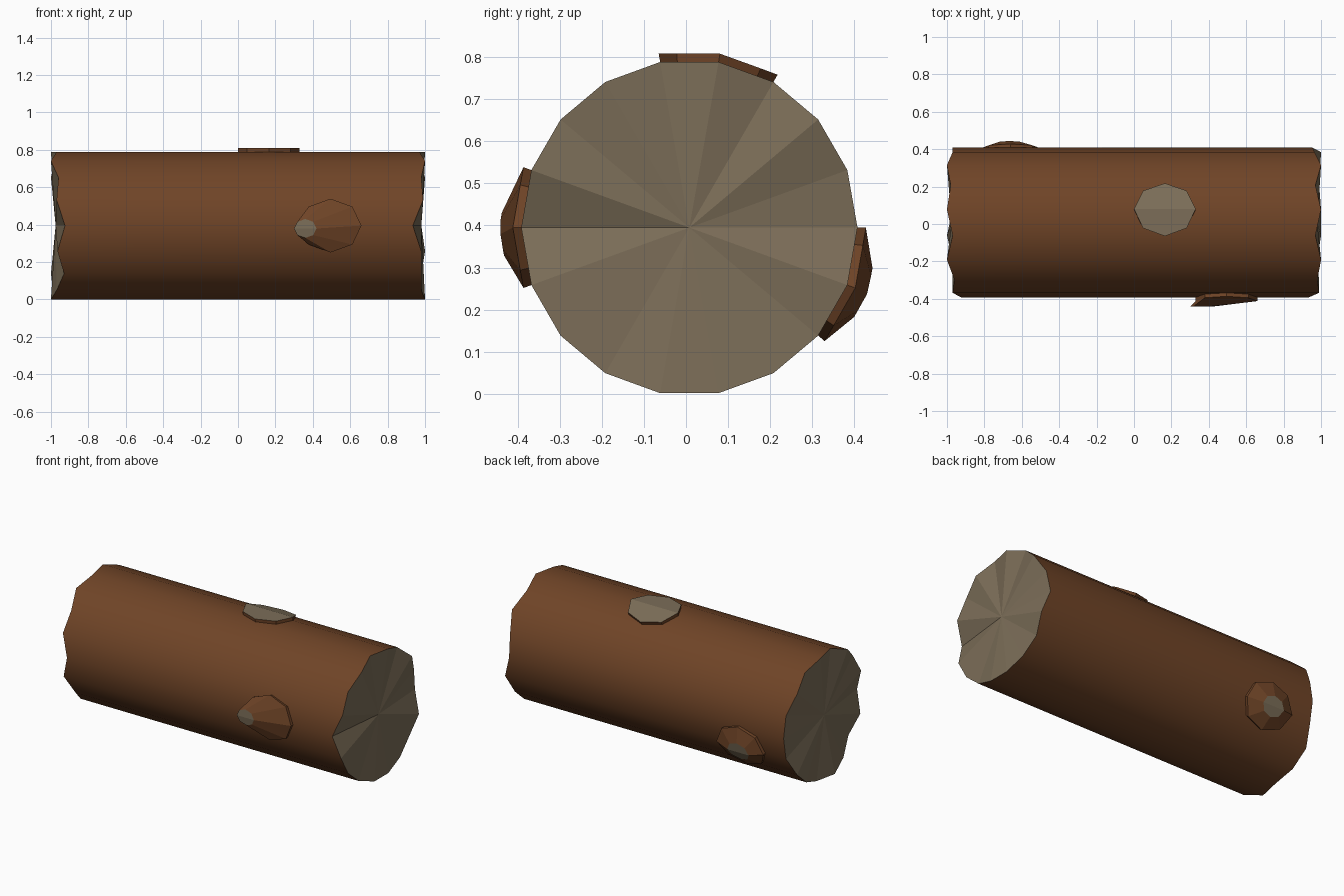
import bpy
from math import sin, cos, radians, pi

if "Cube" in bpy.data.objects:
    bpy.data.objects.remove(bpy.data.objects["Cube"])

R, CY, CZ = 0.4, 0.008, 0.395
STEP = 20


def material(name, rgb):
    m = bpy.data.materials.new(name)
    m.diffuse_color = (*rgb, 1)
    m.use_nodes = True
    m.node_tree.nodes["Principled BSDF"].inputs["Base Color"].default_value = m.diffuse_color
    return m


bark = material("bark", (0.16, 0.058, 0.02))
wood = material("cut_wood", (0.20, 0.155, 0.098))


def point(x, deg, r):
    a = radians(deg)
    return (x, CY + r * cos(a), CZ + r * sin(a))


def surface_radius(deg):
    # distance from the axis to the 18-sided bark at this angle
    return R * cos(radians(10)) / cos(radians(deg % STEP - 10))


def make(name, verts, bark_faces, wood_faces):
    me = bpy.data.meshes.new(name)
    me.from_pydata(verts, [], bark_faces + wood_faces)
    me.materials.append(bark)
    me.materials.append(wood)
    for p in me.polygons:
        p.material_index = int(p.index >= len(bark_faces))
    ob = bpy.data.objects.new(name, me)
    bpy.context.collection.objects.link(ob)
    return ob


# Log body with ragged sawn ends: how far each rim corner is set back
left = [.03, .03, 0, .02, 0, .03, 0, .04, .03, .075, .035, .07, .03, 0, .03, .01, 0, .03]
right = [.045, .035, 0, .03, 0, .03, 0, .02, .01, .065, .02, .02, .02, 0, 0, .01, .02, 0]
n = 18
verts = [point(-1 + d, i * STEP, R) for i, d in enumerate(left)]
verts += [point(1 - d, i * STEP, R) for i, d in enumerate(right)]
verts += [(-0.975, CY, CZ), (0.98, CY, CZ)]
sides, caps = [], []
for i in range(n):
    j = (i + 1) % n
    sides.append((i, n + i, n + j, j))
    caps += [(2 * n, i, j), (2 * n + 1, n + j, n + i)]
log = make("log", verts, sides, caps)
for p in log.data.polygons:
    p.use_smooth = p.material_index == 0


def ring(x, deg, rx, ra, height):
    # octagon wrapped over the bark
    out = []
    for k in range(8):
        a = k * pi / 4
        d = deg - ra * sin(a)
        out.append(point(x + rx * cos(a), d, surface_radius(d) + height))
    return out


def knot(name, rings):
    verts, sides = [], []
    for spec in rings:
        verts += ring(*spec)
    for level in range(len(rings) - 1):
        b, t = level * 8, level * 8 + 8
        for k in range(8):
            m = (k + 1) % 8
            sides.append((b + k, b + m, t + m, t + k))
    t = len(verts) - 8
    # cut face creased along the log
    top = [(t, t + 1, t + 2, t + 3, t + 4), (t + 4, t + 5, t + 6, t + 7, t)]
    make(name, verts, sides, top)


# Flat sawn knot on top, tapered branch stubs at front and back
knot("top_knot", [(.165, 80, .165, 20, -.002), (.165, 80, .165, 20, .02)])
knot("front_stub", [(.495, 180, .165, 20, -.002), (.495, 180, .165, 20, .02),
                    (.36, 182, .06, 6.5, .052)])
knot("back_stub", [(-.66, -20, .165, 20, -.002), (-.66, -20, .165, 20, .02),
                   (-.665, -20.5, .075, 8, .052)])
